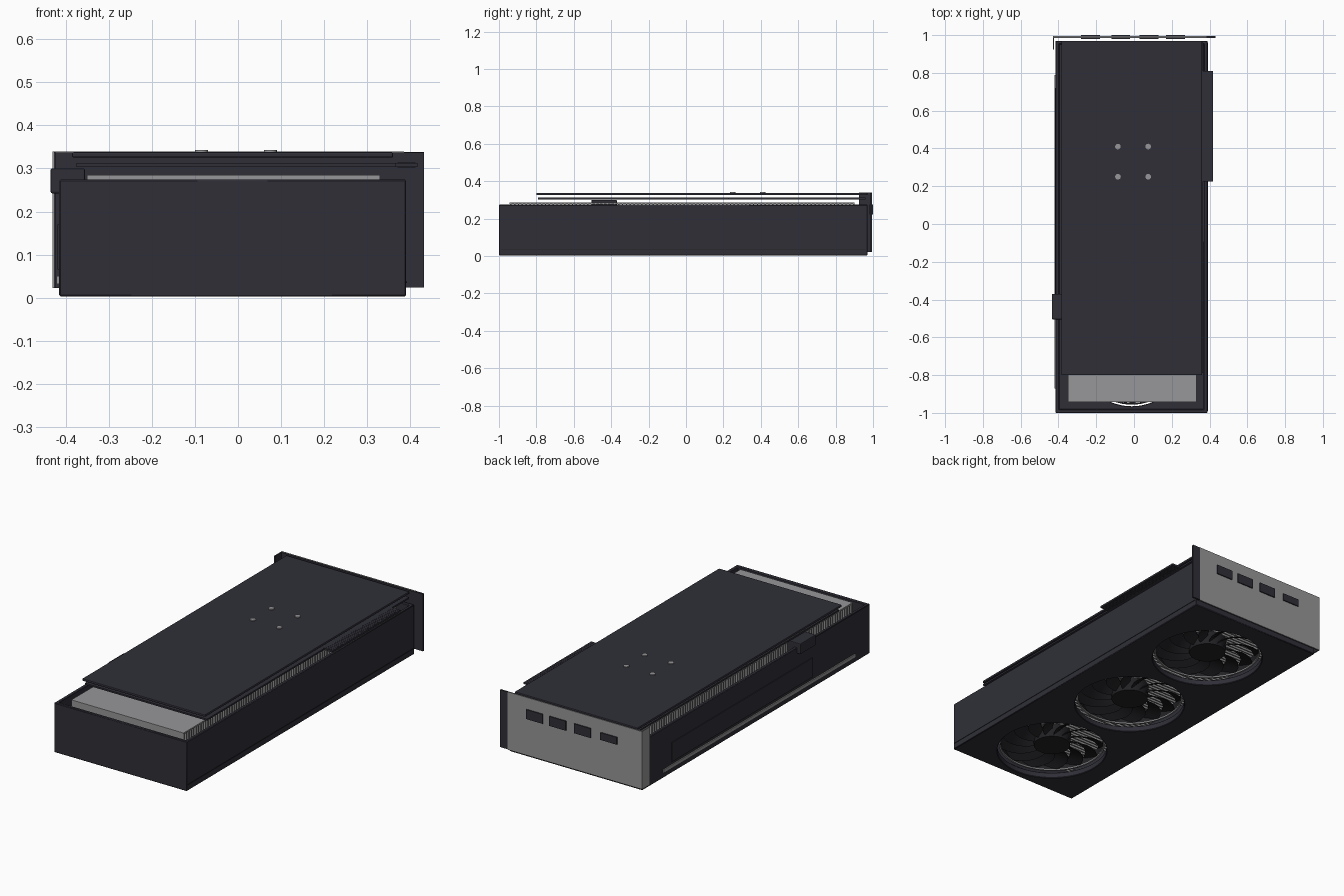
import bpy, bmesh, math
from mathutils import Matrix

if "Cube" in bpy.data.objects:
    bpy.data.objects.remove(bpy.data.objects["Cube"])


def material(name, rgb):
    m = bpy.data.materials.new(name)
    m.diffuse_color = (*rgb, 1)
    m.use_nodes = True
    m.node_tree.nodes["Principled BSDF"].inputs["Base Color"].default_value = m.diffuse_color
    return m


DARK = material("dark slate", (0.029, 0.028, 0.039))
BLACK = material("fan black", (0.016, 0.016, 0.019))
GREY = material("metal grey", (0.31, 0.31, 0.32))


def finish(name, bm, mat):
    bmesh.ops.recalc_face_normals(bm, faces=bm.faces)
    me = bpy.data.meshes.new(name)
    bm.to_mesh(me)
    bm.free()
    me.materials.append(mat)
    ob = bpy.data.objects.new(name, me)
    bpy.context.collection.objects.link(ob)
    return ob


def add_box(bm, x, y, z):
    size = [b - a for a, b in (x, y, z)]
    mid = [(a + b) / 2 for a, b in (x, y, z)]
    mat = Matrix.Translation(mid) @ Matrix.Diagonal((*size, 1))
    bmesh.ops.create_cube(bm, size=1, matrix=mat)


def box(name, x, y, z, mat, bevel=0):
    bm = bmesh.new()
    add_box(bm, x, y, z)
    ob = finish(name, bm, mat)
    if bevel:
        mod = ob.modifiers.new("bevel", "BEVEL")
        mod.width, mod.segments = bevel, 2
    return ob


def cylinder(name, centre, r, z0, z1, mat, segs=32, r2=None):
    bm = bmesh.new()
    bmesh.ops.create_cone(bm, cap_ends=True, segments=segs, radius1=r2 or r, radius2=r, depth=z1 - z0,
                          matrix=Matrix.Translation((*centre, (z0 + z1) / 2)))
    return smooth(finish(name, bm, mat))


def smooth(ob):
    bpy.ops.object.select_all(action='DESELECT')
    ob.select_set(True)
    bpy.context.view_layer.objects.active = ob
    bpy.ops.object.shade_smooth_by_angle(angle=math.radians(35))
    return ob


def cut(ob, cutters):
    bpy.context.view_layer.objects.active = ob
    for c in cutters:
        mod = ob.modifiers.new("cut", "BOOLEAN")
        mod.operation, mod.solver, mod.object = 'DIFFERENCE', 'EXACT', c
        bpy.ops.object.modifier_apply(modifier=mod.name)
        bpy.data.objects.remove(c)


FANS = [(-0.012, y) for y in (-0.68, -0.05, 0.58)]
FAN_R = 0.285

# Open-topped shroud with three fan openings in its floor
shroud = box("shroud", (-0.415, 0.39), (-1.0, 0.97), (0.003, 0.274), DARK)
cut(shroud, [box("cavity", (-0.397, 0.372), (-0.982, 0.952), (0.035, 0.4), DARK)]
    + [cylinder("opening", c, FAN_R, -0.1, 0.2, DARK, 64) for c in FANS])
bev = shroud.modifiers.new("bevel", "BEVEL")
bev.width, bev.segments = 0.003, 1
bev.limit_method, bev.angle_limit = 'ANGLE', math.radians(40)
smooth(shroud)

# Seam along the base of the right wall, panel and trim strip on the left wall
box("right_wall_seam", (0.389, 0.392), (-0.99, 0.96), (0.034, 0.038), BLACK)
box("left_wall_panel", (-0.419, -0.414), (-0.5, 0.72), (0.065, 0.17), DARK)
box("left_trim_strip", (-0.421, -0.414), (-0.87, 0.79), (0.032, 0.05), GREY)

# Heatsink: thin fins under a cover sheet
bm = bmesh.new()
for i in range(90):
    y = -0.94 + i * 0.0206
    add_box(bm, (-0.35, 0.33), (y, y + 0.007), (0.11, 0.279))
finish("heatsink_fins", bm, GREY)
box("heatsink_cover", (-0.35, 0.33), (-0.943, 0.9), (0.278, 0.285), GREY)
box("heatsink_core", (-0.34, 0.32), (-0.93, 0.89), (0.13, 0.27), BLACK)


# Fans: hub, swept blades and an outer rim
def fan_blades(name, centre, count=13):
    bm = bmesh.new()
    steps = 7
    for k in range(count):
        rows = []
        for i in range(steps):
            t = i / (steps - 1)
            r = 0.09 + 0.182 * t
            a = math.tau * k / count + 0.55 * t * t
            w = 0.41
            row = []
            for da, z in ((0, 0.046), (w, 0.082), (w, 0.086), (0, 0.050)):
                row.append(bm.verts.new((centre[0] + r * math.cos(a + da),
                                         centre[1] + r * math.sin(a + da), z)))
            rows.append(row)
        for p, q in zip(rows, rows[1:]):
            for j in range(4):
                bm.faces.new((p[j], p[(j + 1) % 4], q[(j + 1) % 4], q[j]))
        bm.faces.new(rows[0])
        bm.faces.new(rows[-1])
    return smooth(finish(name, bm, BLACK))


def ring(name, centre, r0, r1, z0, z1, mat, segs=64):
    bm = bmesh.new()
    loops = []
    for s in range(segs):
        a = math.tau * s / segs
        loops.append([bm.verts.new((centre[0] + r * math.cos(a), centre[1] + r * math.sin(a), z))
                      for r, z in ((r0, z0), (r1, z0), (r1, z1), (r0, z1))])
    for s in range(segs):
        p, q = loops[s], loops[(s + 1) % segs]
        for j in range(4):
            bm.faces.new((p[j], p[(j + 1) % 4], q[(j + 1) % 4], q[j]))
    return smooth(finish(name, bm, mat))


for n, c in enumerate(FANS, 1):
    cylinder(f"fan_hub_{n}", c, 0.1, 0.036, 0.11, BLACK, 48, r2=0.094)
    fan_blades(f"fan_blades_{n}", c)
    ring(f"fan_rim_{n}", c, 0.268, 0.276, 0.046, 0.088, BLACK)
    ring(f"fan_rim_trim_{n}", c, 0.2675, 0.2765, 0.040, 0.046, GREY)

# Circuit board with edge connector
box("circuit_board", (-0.375, 0.365), (-0.79, 0.96), (0.303, 0.312), DARK)
box("edge_connector", (0.36, 0.417), (0.225, 0.81), (0.303, 0.313), DARK)
bm = bmesh.new()
for i in range(36):
    y = 0.235 + i * 0.0158
    add_box(bm, (0.37, 0.412), (y, y + 0.009), (0.302, 0.314))
finish("connector_contacts", bm, DARK)

# Power socket on the left edge
box("power_socket", (-0.435, -0.355), (-0.505, -0.37), (0.242, 0.3), DARK, 0.004)

# Backplate and four screws
box("backplate", (-0.385, 0.36), (-0.8, 0.97), (0.325, 0.338), DARK, 0.004)
for n, (x, y) in enumerate([(x, y) for x in (-0.085, 0.075) for y in (0.25, 0.41)], 1):
    cylinder(f"backplate_screw_{n}", (x, y), 0.015, 0.335, 0.343, GREY, 16)

# Mounting bracket: dark inner sheet, grey outer sheet, side flange
box("bracket_inner", (-0.428, 0.432), (0.984, 0.988), (0.024, 0.337), DARK)
box("bracket_outer", (-0.43, 0.385), (0.988, 0.994), (0.022, 0.339), GREY)
box("bracket_tab", (0.385, 0.432), (0.988, 0.994), (0.024, 0.338), DARK)
box("flange_outer", (-0.43, -0.427), (0.925, 0.99), (0.022, 0.339), GREY)
box("flange_inner", (-0.427, -0.424), (0.925, 0.988), (0.022, 0.338), DARK)

# Display ports on the bracket
for n, (x, h) in enumerate(((-0.23, 0.04), (-0.07, 0.052), (0.08, 0.052), (0.22, 0.052)), 1):
    box(f"display_port_{n}", (x - 0.05, x + 0.05), (0.98, 1.0), (0.249 - h / 2, 0.249 + h / 2), DARK)
